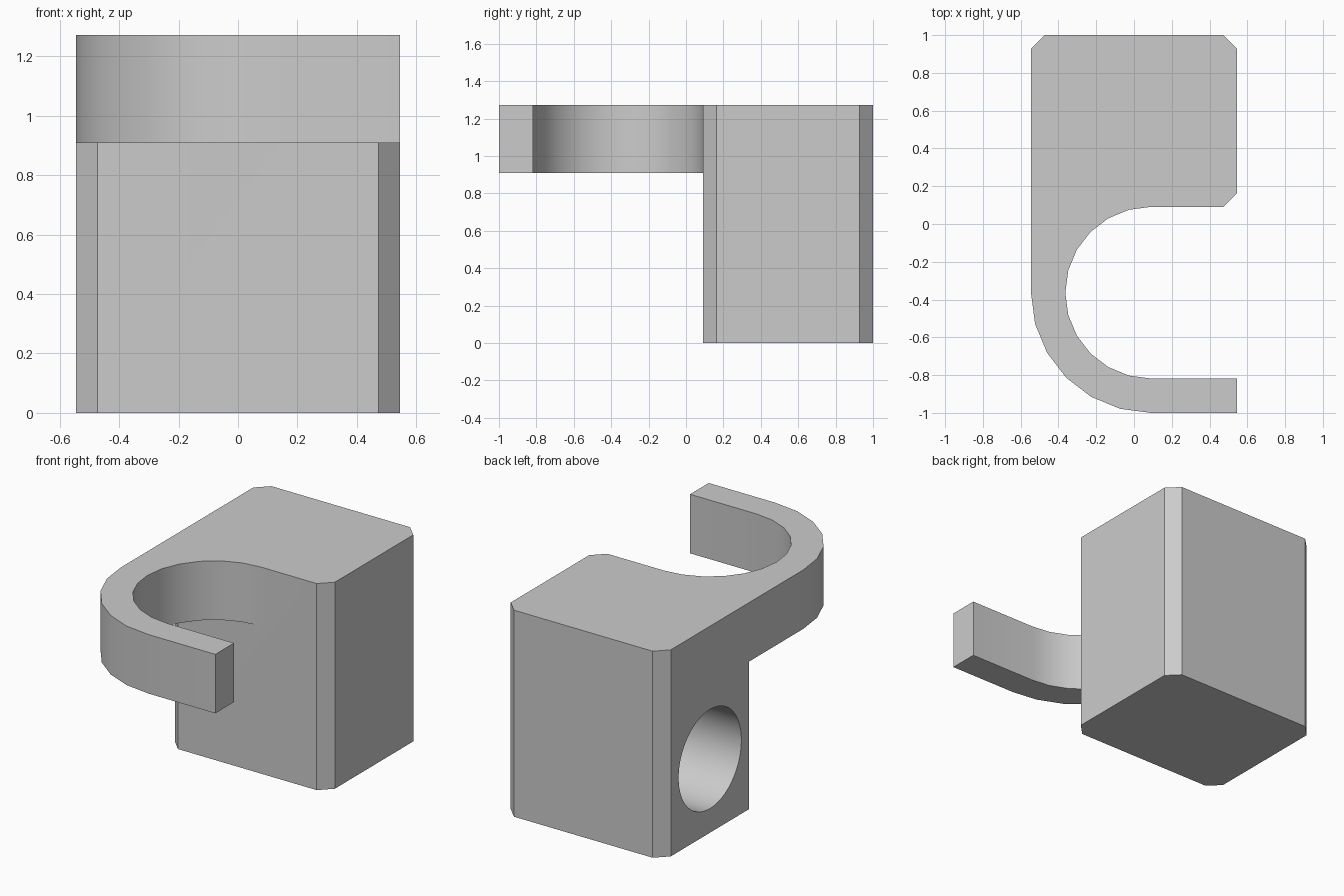
import bpy, bmesh, math
from mathutils import Matrix

cube = bpy.data.objects.get("Cube")
if cube:
    bpy.data.objects.remove(cube, do_unlink=True)

U = 2 / 55                     # one design unit in scene units
W, Y0, Y1 = 15, 2.5, 27.5      # half width, front and back of the block
ARM_Z, TOP, CH = 25, 35, 2     # underside of arm, top, corner chamfer
CX, CY, R_IN, R_OUT = 2.5, -10, 12.5, 17.5

grey = bpy.data.materials.new("grey plastic")
grey.use_nodes = True
grey.diffuse_color = (0.6, 0.6, 0.6, 1)
grey.node_tree.nodes["Principled BSDF"].inputs["Base Color"].default_value = (0.6, 0.6, 0.6, 1)


def add_object(name, bm):
    bmesh.ops.recalc_face_normals(bm, faces=bm.faces)
    mesh = bpy.data.meshes.new(name)
    bm.to_mesh(mesh)
    bm.free()
    mesh.materials.append(grey)
    obj = bpy.data.objects.new(name, mesh)
    bpy.context.collection.objects.link(obj)
    return obj


def prism(name, outline, z0, z1):
    bm = bmesh.new()
    face = bm.faces.new([bm.verts.new((x * U, y * U, z0 * U)) for x, y in outline])
    new = bmesh.ops.extrude_face_region(bm, geom=[face])["geom"]
    bmesh.ops.translate(bm, vec=(0, 0, (z1 - z0) * U),
                        verts=[v for v in new if isinstance(v, bmesh.types.BMVert)])
    return add_object(name, bm)


def arc(radius, start, end, steps=12):
    angles = [math.radians(start + (end - start) * i / steps) for i in range(steps + 1)]
    return [(CX + radius * math.cos(a), CY + radius * math.sin(a)) for a in angles]


# Shared chamfered corners: front right side, then round the back
corners = [(W - CH, Y0), (W, Y0 + CH), (W, Y1 - CH), (W - CH, Y1), (CH - W, Y1), (-W, Y1 - CH)]

# Lower block, and the upper slab that runs on into the hook arm
body = prism("hook_body", corners + [(-W, Y0 + CH), (CH - W, Y0)], 0, ARM_Z)
hook = prism("hook_slab",
             corners + arc(R_OUT, 180, 270, 6) + [(W, CY - R_OUT), (W, CY - R_IN)]
             + arc(R_IN, 270, 90), ARM_Z, TOP)

# Blind round socket in the side
bm = bmesh.new()
bmesh.ops.create_cone(bm, cap_ends=True, segments=64, radius1=8.4 * U, radius2=8.4 * U,
                      depth=50 * U,
                      matrix=Matrix.Translation((-30 * U, 15 * U, 12.5 * U))
                      @ Matrix.Rotation(math.pi / 2, 4, "Y"))
bmesh.ops.translate(bm, vec=(15 * U, 0, 0), verts=bm.verts)
socket = add_object("socket_cutter", bm)

for tool, operation in ((hook, "UNION"), (socket, "DIFFERENCE")):
    mod = body.modifiers.new(operation.title(), "BOOLEAN")
    mod.object, mod.operation, mod.solver = tool, operation, "EXACT"

# Apply the booleans, merge flat areas and drop the helpers
bpy.ops.object.select_all(action="DESELECT")
bpy.context.view_layer.objects.active = body
body.select_set(True)
for mod in list(body.modifiers):
    bpy.ops.object.modifier_apply(modifier=mod.name)
for helper in (hook, socket):
    bpy.data.objects.remove(helper, do_unlink=True)
bm = bmesh.new()
bm.from_mesh(body.data)
bmesh.ops.remove_doubles(bm, verts=bm.verts, dist=0.0001)
bmesh.ops.dissolve_limit(bm, angle_limit=math.radians(0.5), verts=bm.verts, edges=bm.edges)
bm.to_mesh(body.data)
bm.free()
bpy.ops.object.shade_smooth_by_angle(angle=math.radians(30))
